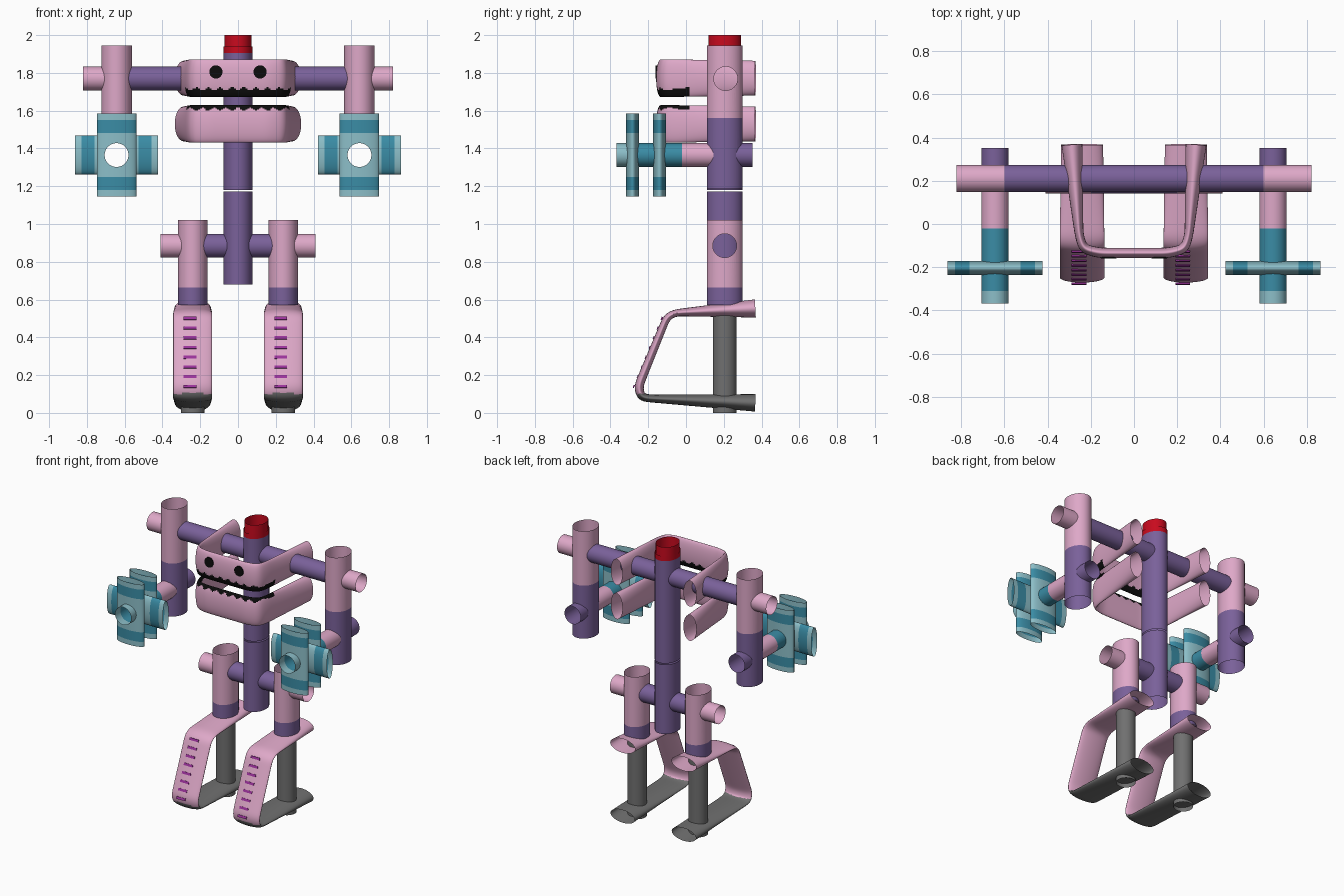
import bpy, bmesh, math
from mathutils import Vector, Matrix

if "Cube" in bpy.data.objects:
    bpy.data.objects.remove(bpy.data.objects["Cube"])

# ---- materials ----
def lin(c):
    c /= 255
    return c / 12.92 if c <= 0.04045 else ((c + 0.055) / 1.055) ** 2.4

MATS = {}
for name, rgb in {"pink": (222, 168, 200), "purple": (122, 97, 154), "teal": (58, 140, 165),
                  "light teal": (140, 190, 200), "grey": (112, 112, 112), "red": (200, 10, 30),
                  "black": (12, 12, 12), "magenta": (155, 50, 155)}.items():
    MATS[name] = bpy.data.materials.new(name)
    MATS[name].diffuse_color = (*[lin(c) for c in rgb], 1)

def link(name, bm):
    me = bpy.data.meshes.new(name)
    bm.to_mesh(me)
    bm.free()
    ob = bpy.data.objects.new(name, me)
    bpy.context.scene.collection.objects.link(ob)
    return ob

def paint(ob, rule):
    """Colour each face by a rule on its centre."""
    used = []
    for p in ob.data.polygons:
        m = rule(p.center)
        if m not in used:
            used.append(m)
            ob.data.materials.append(MATS[m])
        p.material_index = used.index(m)
        p.use_smooth = True

def smooth(ob):
    bpy.ops.object.select_all(action='DESELECT')
    ob.select_set(True)
    bpy.context.view_layer.objects.active = ob
    bpy.ops.object.shade_smooth_by_angle(angle=math.radians(40))

AX = {'x': (1, 2, 0), 'y': (0, 2, 1), 'z': (0, 1, 2)}   # (u, v, along)

def solid(name, axis, c, a, b, stops, n=48):
    """Closed elliptical cylinder with rings at the given stops along the axis."""
    iu, iv, it = AX[axis]
    bm = bmesh.new()
    rings = []
    for t in stops:
        ring = []
        for k in range(n):
            w = 2 * math.pi * (k + 0.5) / n
            p = [0, 0, 0]
            p[iu], p[iv], p[it] = c[0] + a * math.cos(w), c[1] + b * math.sin(w), t
            ring.append(bm.verts.new(p))
        rings.append(ring)
    for r, s in zip(rings, rings[1:]):
        for k in range(n):
            bm.faces.new((r[k], r[(k + 1) % n], s[(k + 1) % n], s[k]))
    bm.faces.new(rings[0])
    bm.faces.new(rings[-1])
    bmesh.ops.recalc_face_normals(bm, faces=bm.faces)
    return link(name, bm)

def tube(name, axis, c, a, b, lo, bands, holes=()):
    """Open thin-walled tube. bands: (end, colour) along the axis; holes: (axis, centre, radius)."""
    iu, iv, it = AX[axis]
    ob = solid(name, axis, c, a, b, [lo] + [e for e, _ in bands])
    for ax, hc, r in holes:
        cutter = solid("cutter", ax, hc, r, r, [-1.5, 2.5])
        cutter.hide_render = True
        mod = ob.modifiers.new("hole", 'BOOLEAN')
        mod.operation, mod.solver, mod.object = 'DIFFERENCE', 'EXACT', cutter
        # keep the cut local: the cutter only meets this tube
        ev = ob.evaluated_get(bpy.context.evaluated_depsgraph_get())
        me = bpy.data.meshes.new_from_object(ev)
        ob.modifiers.clear()
        ob.data = me
        bpy.data.objects.remove(cutter)
    bm = bmesh.new()
    bm.from_mesh(ob.data)
    inner = []
    for f in bm.faces:       # drop caps and hole walls, keep the shell
        p = f.calc_center_median()
        if ((p[iu] - c[0]) / a) ** 2 + ((p[iv] - c[1]) / b) ** 2 < 0.95:
            inner.append(f)
    bmesh.ops.delete(bm, geom=inner, context='FACES')
    bm.to_mesh(ob.data)
    bm.free()
    ob.data.materials.clear()
    paint(ob, lambda p: next((m for e, m in bands if p[it] < e), bands[-1][1]))
    smooth(ob)
    return ob

def strap(name, pts, place, rule, n=64, step=0.01):
    """Flattened tube swept along a rounded path of (u, v, half thickness, half width)."""
    path = []
    for p, q in zip(pts, pts[1:]):
        p, q = Vector(p), Vector(q)
        m = max(1, round((q - p).length / step))
        path += [p.lerp(q, i / m) for i in range(m)]
    path.append(Vector(pts[-1]))
    for _ in range(10):
        path = [path[0]] + [(a + 2 * b + c) / 4 for a, b, c in zip(path, path[1:], path[2:])] + [path[-1]]
    bm = bmesh.new()
    rings = []
    for i, p in enumerate(path):
        d = path[min(i + 1, len(path) - 1)] - path[max(i - 1, 0)]
        d = Vector((d[0], d[1])).normalized()
        ring = []
        for k in range(n):
            w = 2 * math.pi * k / n
            h = p[2] * math.cos(w)
            ring.append(bm.verts.new(place(p[0] - d.y * h, p[1] + d.x * h, p[3] * math.sin(w))))
        rings.append(ring)
    for r, s in zip(rings, rings[1:]):
        for k in range(n):
            bm.faces.new((r[k], r[(k + 1) % n], s[(k + 1) % n], s[k]))
    bmesh.ops.recalc_face_normals(bm, faces=bm.faces)
    ob = link(name, bm)
    paint(ob, rule)
    smooth(ob)

YC = 0.205                      # depth of the spine and limbs
R = 0.063                       # narrow tube radius
SHOULDER, HIP, HAND = 1.77, 0.885, 1.365

# ---- spine and red top ----
tube("lower_spine", 'z', (0, YC), 0.077, 0.095, 0.68, [(1.172, "purple")])
tube("upper_spine", 'z', (0, YC), 0.077, 0.095, 1.18, [(1.905, "purple"), (1.94, "red")])
tube("red_cap", 'z', (0, YC), 0.072, 0.086, 1.87, [(2.0, "red")])

# ---- cross bars ----
tube("shoulder_bar", 'x', (YC + 0.005, SHOULDER), R, R, -0.82,
     [(-0.6, "pink"), (0.6, "purple"), (0.82, "pink")])
tube("hip_bar", 'x', (YC, HIP), R, R, -0.41, [(-0.2, "pink"), (0.2, "purple"), (0.41, "pink")])

for s, side in ((-1, "left"), (1, "right")):
    # ---- arm, forearm and crossed hand tubes ----
    ax = 0.643 * s
    through = ('y', (ax, HAND), R)
    tube(side + "_arm", 'z', (ax, YC), 0.081, 0.095, 1.185, [(1.56, "purple"), (1.945, "pink")],
         [through, ('x', (YC + 0.005, SHOULDER), R)])
    tube(side + "_forearm", 'y', (ax, HAND), R, R, -0.368,
         [(-0.31, "light teal"), (-0.02, "teal"), (0.16, "pink"), (0.352, "purple")])

    def hand_bands(c):
        return [(c - 0.185, "light teal"), (c - 0.117, "teal"), (c + 0.117, "light teal"),
                (c + 0.185, "teal"), (c + 0.22, "light teal")]
    for nm, y in (("front", -0.283), ("back", -0.14)):
        tube(f"{side}_hand_{nm}", 'z', (ax, y), 0.105, 0.034, HAND - 0.22, hand_bands(HAND), [through])
    tube(side + "_hand_middle", 'x', (-0.204, HAND), 0.033, 0.103, ax - 0.22, hand_bands(ax), [through])

    # ---- leg ----
    lx = 0.24 * s
    tube(side + "_leg", 'z', (lx, YC), 0.078, 0.095, 0.57, [(0.665, "purple"), (1.02, "pink")],
         [('x', (YC, HIP), R)])
    tube(side + "_shin", 'z', (lx, YC), R, R, 0.0, [(0.6, "grey")])

    # ---- bent foot strap ----
    strap(side + "_foot",
          [(0.367, 0.553, 0.048, 0.097), (-0.06, 0.53, 0.018, 0.103), (-0.1, 0.51, 0.02, 0.103),
           (-0.252, 0.14, 0.024, 0.103), (-0.24, 0.083, 0.022, 0.103), (-0.2, 0.077, 0.02, 0.103),
           (0.367, 0.053, 0.046, 0.095)],
          lambda u, v, w: (lx + w, u, v), lambda p: "grey" if p.z < 0.102 else "pink")

    # ---- foot stripes ----
    bm = bmesh.new()
    slope = math.atan2(0.152, 0.37)
    for i in range(8):
        z = 0.14 + i * 0.0515
        y = -0.252 + (z - 0.14) * 0.411 - 0.0225 / math.cos(slope)
        m = (Matrix.Translation((lx - 0.014, y, z)) @ Matrix.Rotation(-slope, 4, 'X')
             @ Matrix.Diagonal((0.068, 0.007, 0.016, 1)))
        bmesh.ops.create_cube(bm, size=1, matrix=m)
    ob = link(side + "_foot_stripes", bm)
    ob.data.materials.append(MATS["magenta"])

    # ---- eye ----
    bm = bmesh.new()
    bmesh.ops.create_cone(bm, cap_ends=True, segments=24, radius1=0.035, radius2=0.035, depth=0.009,
                          matrix=Matrix.Translation((0.117 * s, -0.156, 1.805)) @ Matrix.Rotation(math.pi / 2, 4, 'X'))
    ob = link(side + "_eye", bm)
    ob.data.materials.append(MATS["black"])

# ---- jaws: bent straps with scalloped black lips ----
half = [(0.287, 0.367, 0.048, 0.092), (0.254, -0.05, 0.02, 0.099),
        (0.235, -0.115, 0.022, 0.099), (0.16, -0.134, 0.024, 0.099)]
jaw = half + [(-u, v, h, w) for u, v, h, w in reversed(half)]

def lips(edge, sign):
    def rule(p):
        wave = 0.008 * math.cos(p.x * 2 * math.pi / 0.063)
        return "black" if p.y < 0.02 and (p.z - edge) * sign > wave else "pink"
    return rule

strap("upper_jaw", jaw, lambda u, v, w: (u, v, 1.772 + w), lips(1.715, -1))
strap("lower_jaw", jaw, lambda u, v, w: (u, v, 1.53 + w), lips(1.608, 1))

for m in bpy.data.materials:
    if m.users and not m.is_grease_pencil:
        m.use_nodes = True
        m.node_tree.nodes["Principled BSDF"].inputs["Base Color"].default_value = m.diffuse_color
